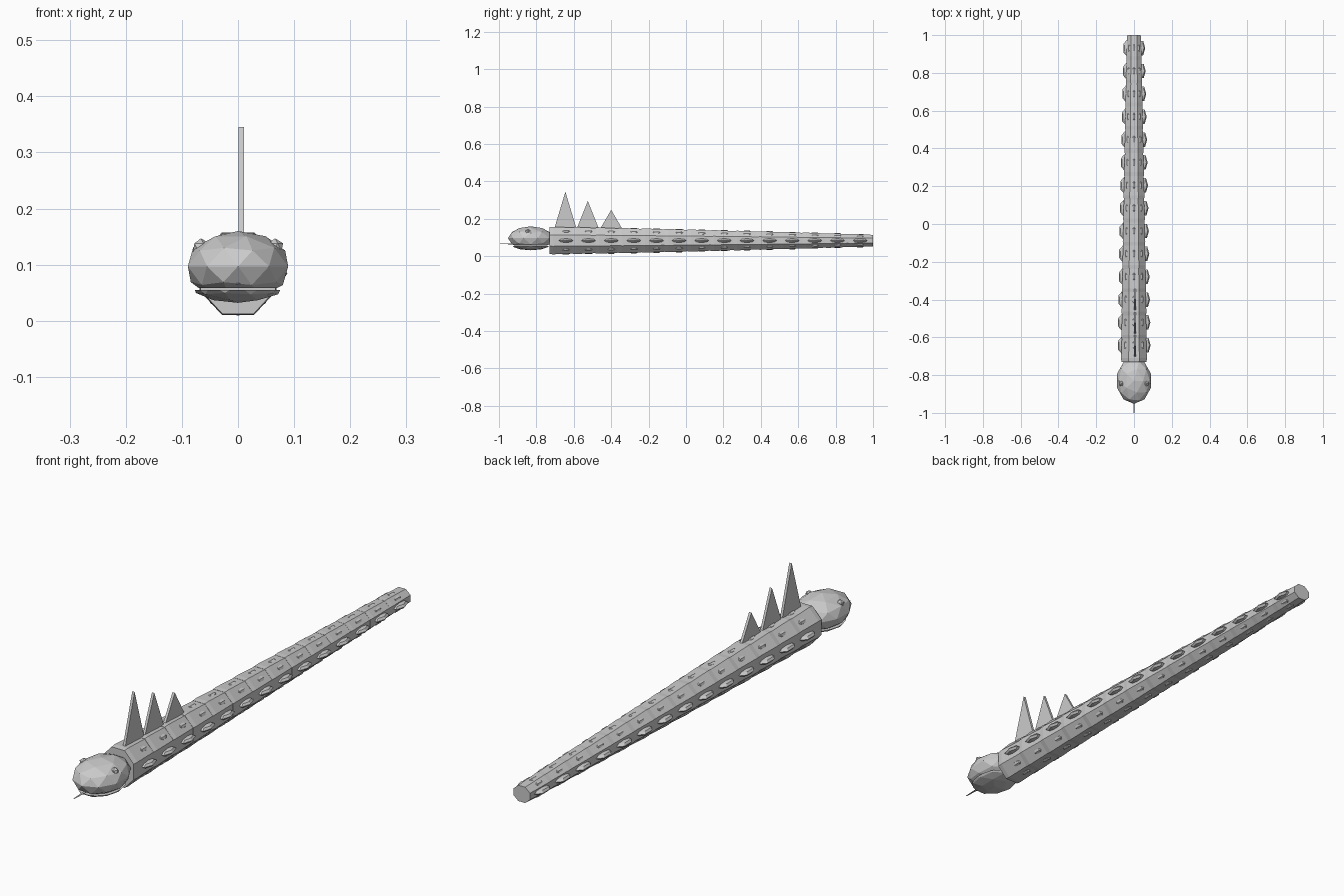
import bpy, bmesh, math
from mathutils import Matrix, Vector

cube = bpy.data.objects.get("Cube")
if cube:
    bpy.data.objects.remove(cube, do_unlink=True)

grey = bpy.data.materials.new("plain grey")
grey.use_nodes = True
COLOUR = (0.6, 0.6, 0.6, 1)
grey.diffuse_color = COLOUR
grey.node_tree.nodes["Principled BSDF"].inputs["Base Color"].default_value = COLOUR


def finish(name, bm):
    bmesh.ops.recalc_face_normals(bm, faces=bm.faces)
    mesh = bpy.data.meshes.new(name)
    bm.to_mesh(mesh)
    bm.free()
    mesh.materials.append(grey)
    obj = bpy.data.objects.new(name, mesh)
    bpy.context.collection.objects.link(obj)
    return obj


def place(loc, scale, rot=None):
    m = Matrix.Translation(loc)
    if rot:
        m = m @ rot
    return m @ Matrix.Diagonal((*scale, 1))


def blob(name, loc, scale, cut=None, keep_above=True, detail=2):
    """Faceted ellipsoid, optionally cut flat at a height and capped."""
    bm = bmesh.new()
    bmesh.ops.create_icosphere(bm, subdivisions=detail, radius=1, matrix=place(loc, scale))
    if cut is not None:
        geom = bm.verts[:] + bm.edges[:] + bm.faces[:]
        res = bmesh.ops.bisect_plane(bm, geom=geom, plane_co=(0, 0, cut), plane_no=(0, 0, 1),
                                     clear_inner=keep_above, clear_outer=not keep_above)
        rim = [e for e in res["geom_cut"] if isinstance(e, bmesh.types.BMEdge)]
        bmesh.ops.contextual_create(bm, geom=rim)
    return finish(name, bm)


START, END, PITCH, COUNT = -0.73, 1.0, 0.123, 14


def taper(y):
    """Body width, height and centre height at a distance along the body."""
    t = (y - START) / (END - START)
    ease = t ** 1.25
    return 0.068 - 0.031 * ease, 0.074 - 0.042 * ease, 0.084


# Body: overlapping eight-sided bands, each flaring a little to the front
bm = bmesh.new()
for i in range(COUNT):
    y0 = START + i * PITCH
    y1 = min(y0 + PITCH + 0.012, END) if i < COUNT - 1 else END
    rings = []
    for y, flare in ((y0, 1.0), (y0 + 0.02, 1.03), (y1, 0.98)):
        w, h, z = taper(y)
        angles = [math.tau * (k + 0.5) / 8 for k in range(8)]
        rings.append([bm.verts.new((w * 1.06 * flare * math.cos(a), y,
                                    z + h * 1.05 * flare * math.sin(a))) for a in angles])
    for a, b in zip(rings, rings[1:]):
        for k in range(8):
            j = (k + 1) % 8
            bm.faces.new((a[k], a[j], b[j], b[k]))
    bm.faces.new(rings[0])
    bm.faces.new(rings[-1])
finish("body", bm)

# Scales: thin lens shapes around each band, the side rows standing out most
bm = bmesh.new()
for i in range(COUNT):
    y = -0.642 + i * 0.121
    w, h, z = taper(y)
    for k in range(8):
        a = k * math.tau / 8
        side = k % 4 == 0
        out = 0.021 if side else 0.004
        rot = Matrix.Rotation(-a, 4, "Y")
        size = (0.022, 0.044, 0.011) if side else (0.014, 0.03, 0.012)
        reach = out - size[0]
        loc = Vector(((w + reach) * math.cos(a), y, z + (h + reach) * math.sin(a)))
        # Pointed on one flank, blunt on the other
        turn = Matrix.Rotation(math.pi / 6 if k == 0 else 0, 4, "Z")
        bmesh.ops.create_uvsphere(bm, u_segments=6, v_segments=4, radius=1,
                                  matrix=place(loc, size, rot) @ turn)
finish("scales", bm)

# Head, jaw and eyes
blob("head", (0, -0.83, 0.097), (0.094, 0.122, 0.063), 0.058)
blob("lower_jaw", (0, -0.83, 0.064), (0.084, 0.108, 0.032), 0.055, keep_above=False)
for name, s in (("left_eye", 1), ("right_eye", -1)):
    blob(name, (s * 0.066, -0.845, 0.131), (0.016, 0.016, 0.016), detail=1)

# Tongue
bm = bmesh.new()
bmesh.ops.create_cone(bm, cap_ends=True, segments=6, radius1=0.008, radius2=0.002, depth=0.12,
                      matrix=Matrix.Translation((0, -0.94, 0.066)) @ Matrix.Rotation(math.pi / 2, 4, "X")
                      @ Matrix.Diagonal((1, 0.4, 1, 1)))
finish("tongue", bm)

# Three flat triangular spikes behind the head
for i, (y, top) in enumerate(((-0.645, 0.345), (-0.525, 0.295), (-0.4, 0.248))):
    bm = bmesh.new()
    corners = [(y - 0.06, 0.145), (y + 0.06, 0.145), (y, top)]
    face = bm.faces.new([bm.verts.new((0.001, cy, cz)) for cy, cz in corners])
    ext = bmesh.ops.extrude_face_region(bm, geom=[face])
    bmesh.ops.translate(bm, vec=(0.01, 0, 0),
                        verts=[v for v in ext["geom"] if isinstance(v, bmesh.types.BMVert)])
    finish(f"back_spike_{i + 1}", bm)
